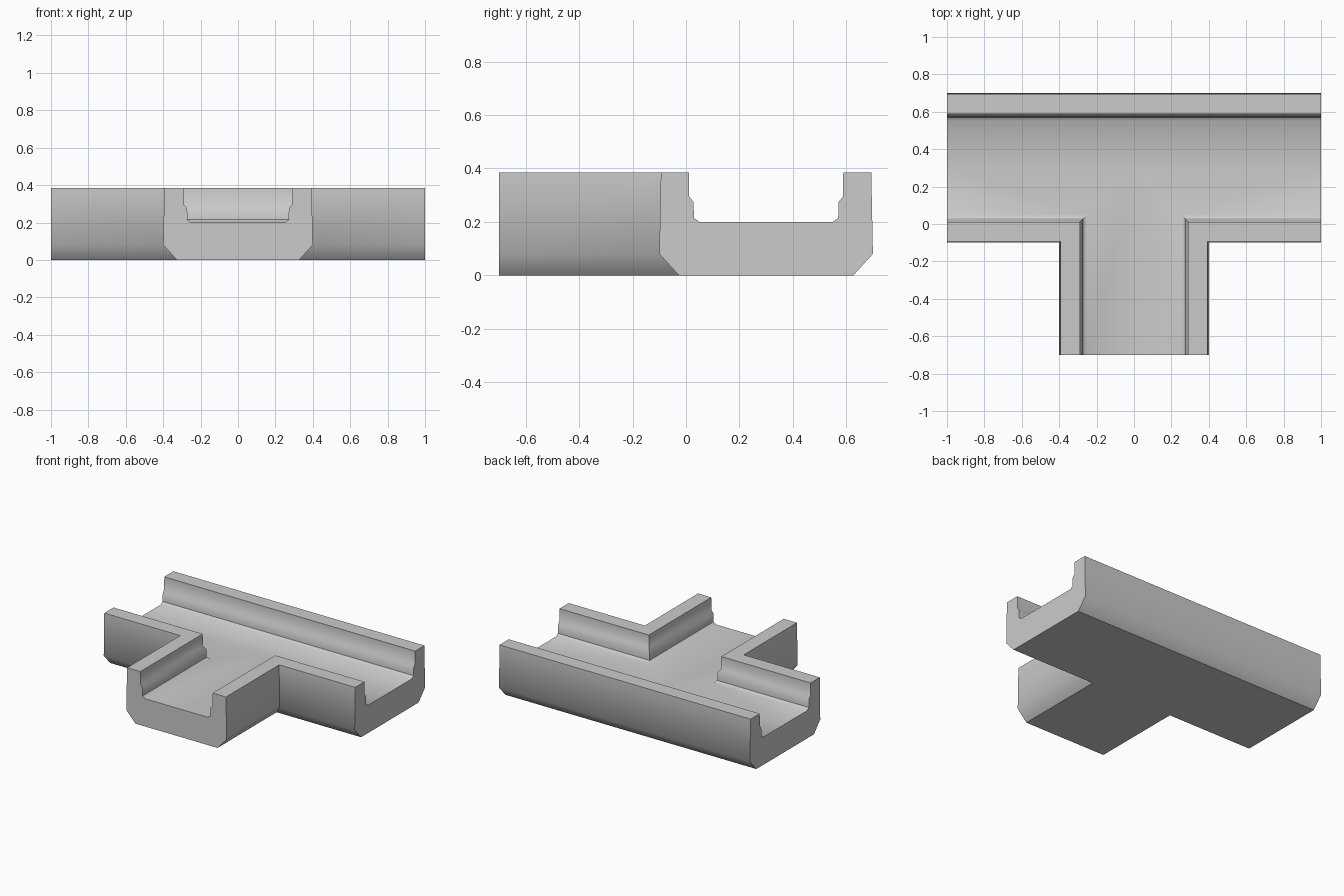
import bpy, bmesh, math

if "Cube" in bpy.data.objects:
    bpy.data.objects.remove(bpy.data.objects["Cube"])

# Half cross-section: (distance from channel centreline, height)
PROFILE = [(0, 0.2), (0.25, 0.2), (0.27, 0.215), (0.272, 0.275), (0.288, 0.295),
           (0.289, 0.385), (0.394, 0.385), (0.40, 0.08), (0.327, 0), (0, 0)]
CY = 0.3  # y of the long channel's centreline

bm = bmesh.new()


def sweep(path):
    """Sweep the half profile along path(d), a list of (x, y) for each offset d; cap both ends."""
    rows = [[bm.verts.new((x, y, z)) for x, y in path(d)] for d, z in PROFILE]
    for a, b in zip(rows, rows[1:]):
        for i in range(len(a) - 1):
            bm.faces.new((a[i], a[i + 1], b[i + 1], b[i]))
    for end in (0, -1):
        bm.faces.new([r[end] for r in rows])


# Straight back wall of the long channel
sweep(lambda d: [(-1, CY + d), (0, CY + d), (1, CY + d)])
# Mitred walls turning into the branch, left and right
for s in (-1, 1):
    sweep(lambda d: [(s, CY - d), (s * d, CY - d), (s * d, -0.7)])

# Join the three sweeps along the centrelines
bmesh.ops.remove_doubles(bm, verts=bm.verts, dist=1e-5)
bmesh.ops.recalc_face_normals(bm, faces=bm.faces)

mesh = bpy.data.meshes.new("channel_t_junction")
bm.to_mesh(mesh)
bm.free()
obj = bpy.data.objects.new("channel_t_junction", mesh)
bpy.context.collection.objects.link(obj)
bpy.context.view_layer.objects.active = obj
obj.select_set(True)
bpy.ops.object.shade_smooth_by_angle(angle=math.radians(45))
